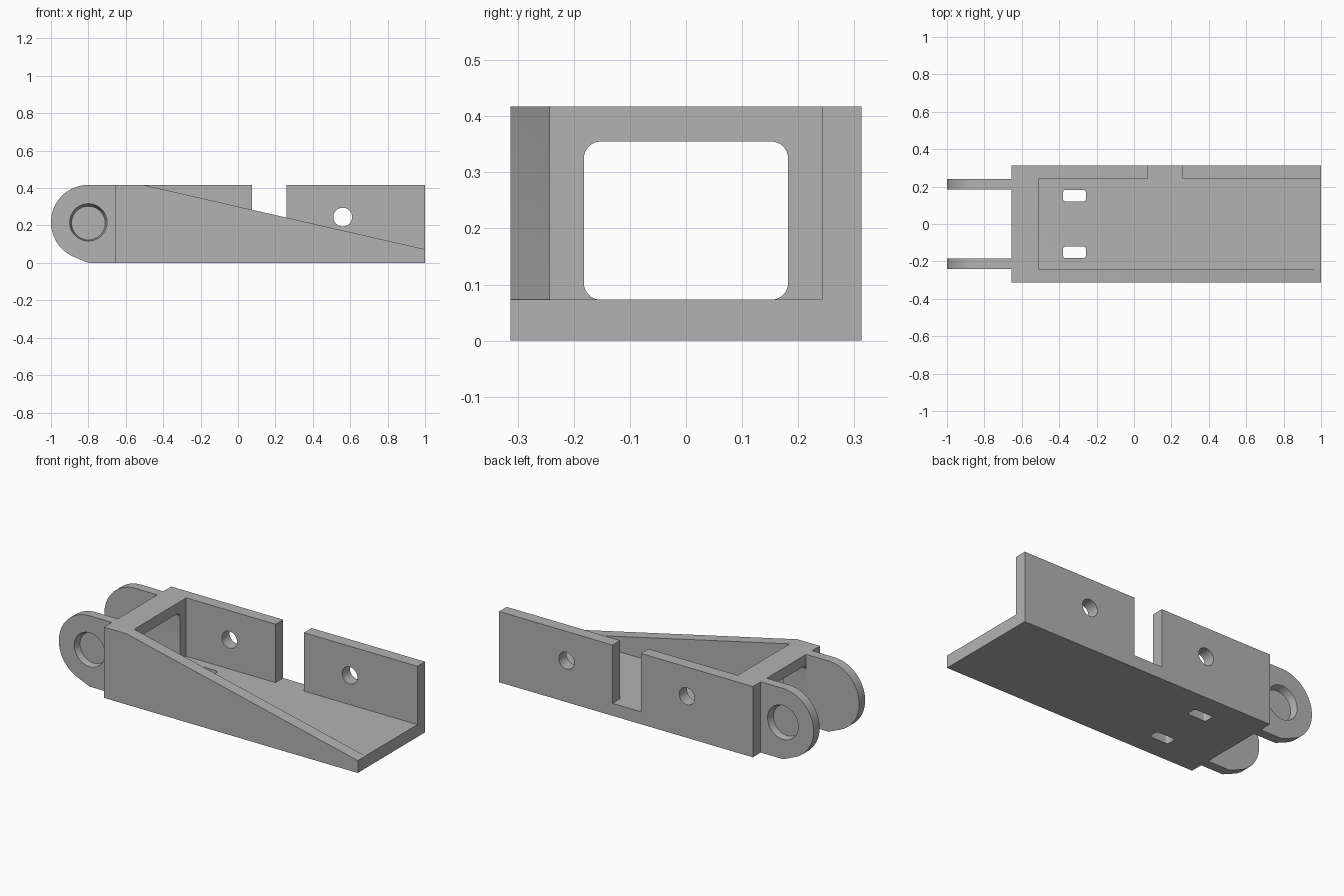
import bpy, bmesh
from math import sin, cos, pi, radians
from mathutils import Vector

if "Cube" in bpy.data.objects:
    bpy.data.objects.remove(bpy.data.objects["Cube"], do_unlink=True)

grey = bpy.data.materials.new("light_grey")
grey.use_nodes = True
grey.diffuse_color = (0.45, 0.45, 0.45, 1)
grey.node_tree.nodes["Principled BSDF"].inputs["Base Color"].default_value = (0.45, 0.45, 0.45, 1)

# Map (u, v, depth) to xyz for a profile extruded along each axis
AXES = {"x": lambda u, v, d: (d, u, v),
        "y": lambda u, v, d: (u, d, v),
        "z": lambda u, v, d: (u, v, d)}


def prism(name, axis, start, end, d0, d1):
    """Solid between two matching outlines at depths d0 and d1."""
    bm = bmesh.new()
    a = [bm.verts.new(AXES[axis](u, v, d0)) for u, v in start]
    b = [bm.verts.new(AXES[axis](u, v, d1)) for u, v in end]
    bm.faces.new(a)
    bm.faces.new(b)
    for i in range(len(a)):
        j = (i + 1) % len(a)
        bm.faces.new((a[i], a[j], b[j], b[i]))
    bmesh.ops.recalc_face_normals(bm, faces=bm.faces)
    mesh = bpy.data.meshes.new(name)
    bm.to_mesh(mesh)
    bm.free()
    mesh.materials.append(grey)
    obj = bpy.data.objects.new(name, mesh)
    bpy.context.collection.objects.link(obj)
    return obj


def extrude(name, axis, outline, d0, d1):
    return prism(name, axis, outline, outline, d0, d1)


def arc(cx, cy, r, a0, a1, n):
    return [(cx + r * cos(radians(a0 + (a1 - a0) * i / n)),
             cy + r * sin(radians(a0 + (a1 - a0) * i / n))) for i in range(n + 1)]


def circle(cx, cy, r, n=48):
    return arc(cx, cy, r, 0, 360, n)[:-1]


def rect(u0, u1, v0, v1, r=0):
    if not r:
        return [(u0, v0), (u1, v0), (u1, v1), (u0, v1)]
    return (arc(u1 - r, v1 - r, r, 0, 90, 8) + arc(u0 + r, v1 - r, r, 90, 180, 8)
            + arc(u0 + r, v0 + r, r, 180, 270, 8) + arc(u1 - r, v0 + r, r, 270, 360, 8))


def combine(target, tool, operation):
    """Apply a boolean and discard the tool object."""
    tool.hide_render = True
    mod = target.modifiers.new(operation, "BOOLEAN")
    mod.operation, mod.solver, mod.object = operation, "EXACT", tool
    bpy.context.view_layer.objects.active = target
    bpy.ops.object.modifier_apply(modifier=mod.name)
    bpy.data.objects.remove(tool, do_unlink=True)


HEIGHT, FLOOR = 0.417, 0.073
HALF, INNER = 0.313, 0.242
BACK, WALL = -0.655, -0.507
PIVOT_X, PIVOT_Z, LUG_R = -0.8, 0.217, 0.2

# Tray body
body = extrude("bracket_body", "y", rect(BACK, 1, 0, HEIGHT), -HALF, HALF)
cutters = [
    extrude("cavity", "y", rect(WALL, 1.1, FLOOR, 0.6), -INNER, INNER),
    # Sloping top of the front wall
    extrude("slope", "y", [(WALL, HEIGHT), (1, FLOOR), (1.1, 0.05), (1.1, 0.6), (WALL, 0.6)],
            -0.4, -0.2),
    # Gap in the back wall
    extrude("notch", "y", rect(0.075, 0.26, FLOOR, 0.6), 0.2, 0.4),
    # Rounded window in the end wall
    extrude("window", "x", rect(-0.182, 0.182, FLOOR, 0.355, 0.03), -0.7, -0.45),
]
# Bolt holes in the back wall
for x in (-0.225, 0.56):
    cutters.append(extrude("bolt_hole", "y", circle(x, 0.245, 0.05), 0.2, 0.4))
# Slots through the floor
for y in (-0.152, 0.152):
    cutters.append(extrude("slot", "z", rect(-0.38, -0.257, y - 0.031, y + 0.031, 0.015),
                           -0.1, 0.2))
for cutter in cutters:
    combine(body, cutter, "DIFFERENCE")

# Rounded pivot lugs with a blind pocket on the outer side
lug_outline = [(BACK + 0.03, 0), (BACK + 0.03, HEIGHT)]
lug_outline += arc(PIVOT_X, PIVOT_Z, LUG_R, 90, 247, 40) + [(PIVOT_X, 0)]
for side in (-1, 1):
    lug = extrude("lug", "y", lug_outline, side * 0.184, side * 0.24)
    pocket = prism("pocket", "y", circle(PIVOT_X, PIVOT_Z - 0.004, 0.09),
                   circle(PIVOT_X, PIVOT_Z, 0.1), side * 0.2, side * 0.2405)
    combine(lug, pocket, "DIFFERENCE")
    combine(body, lug, "UNION")

# Smooth the curved walls, keep the edges sharp
bpy.ops.object.select_all(action="DESELECT")
body.select_set(True)
bpy.context.view_layer.objects.active = body
bpy.ops.object.shade_smooth_by_angle(angle=radians(25))
